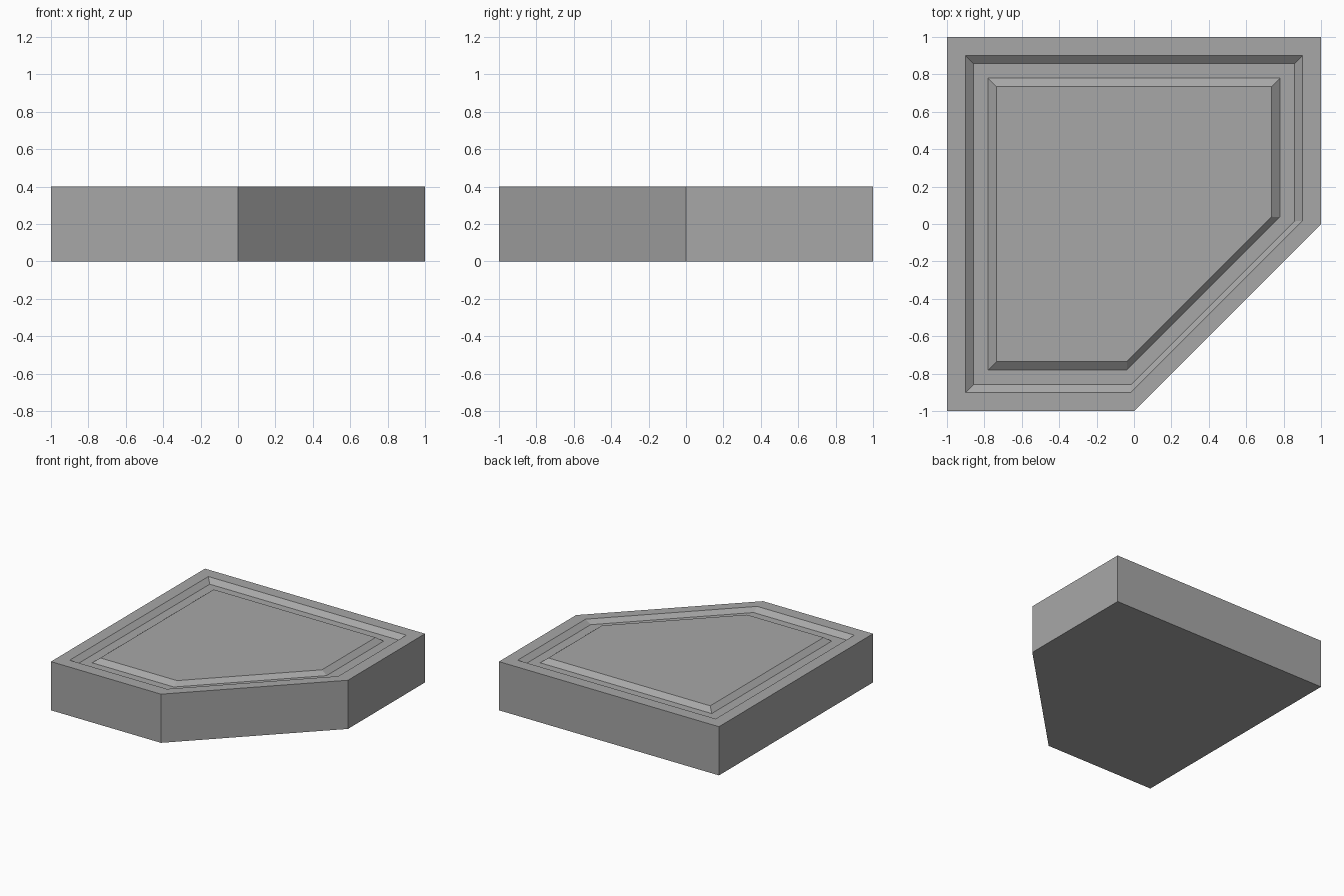
import bpy, bmesh

cube = bpy.data.objects.get("Cube")
if cube:
    bpy.data.objects.remove(cube, do_unlink=True)

HEIGHT = 0.4
GROOVE_DEPTH = 0.035


def make_material(name, colour):
    mat = bpy.data.materials.new(name)
    mat.use_nodes = True
    mat.diffuse_color = colour
    mat.node_tree.nodes["Principled BSDF"].inputs["Base Color"].default_value = colour
    return mat


def pentagon(bm, half, cut, z):
    """Square of the given half width, its front left corner cut along x - y = cut."""
    outline = [(-half, -half), (cut - half, -half), (half, half - cut),
               (half, half), (-half, half)]
    return [bm.verts.new((x, y, z)) for x, y in outline]


# Cross-section from the base, up the side, through the groove to the panel
floor = HEIGHT - GROOVE_DEPTH
section = [
    (1.0, 1.0, 0.0),
    (1.0, 1.0, HEIGHT),
    (0.9, 0.883, HEIGHT),
    (0.857, 0.843, floor),
    (0.78, 0.743, floor),
    (0.736, 0.697, HEIGHT),
]

bm = bmesh.new()
rings = [pentagon(bm, *level) for level in section]

# Base, side walls, rim, groove and raised centre panel
bm.faces.new(list(reversed(rings[0])))
for lower, upper in zip(rings, rings[1:]):
    for i in range(len(lower)):
        j = (i + 1) % len(lower)
        bm.faces.new((lower[i], lower[j], upper[j], upper[i]))
bm.faces.new(rings[-1])

mesh = bpy.data.meshes.new("corner_slab")
bm.to_mesh(mesh)
bm.free()
mesh.materials.append(make_material("mid grey", (0.39, 0.39, 0.39, 1.0)))
slab = bpy.data.objects.new("corner_slab", mesh)
bpy.context.collection.objects.link(slab)
